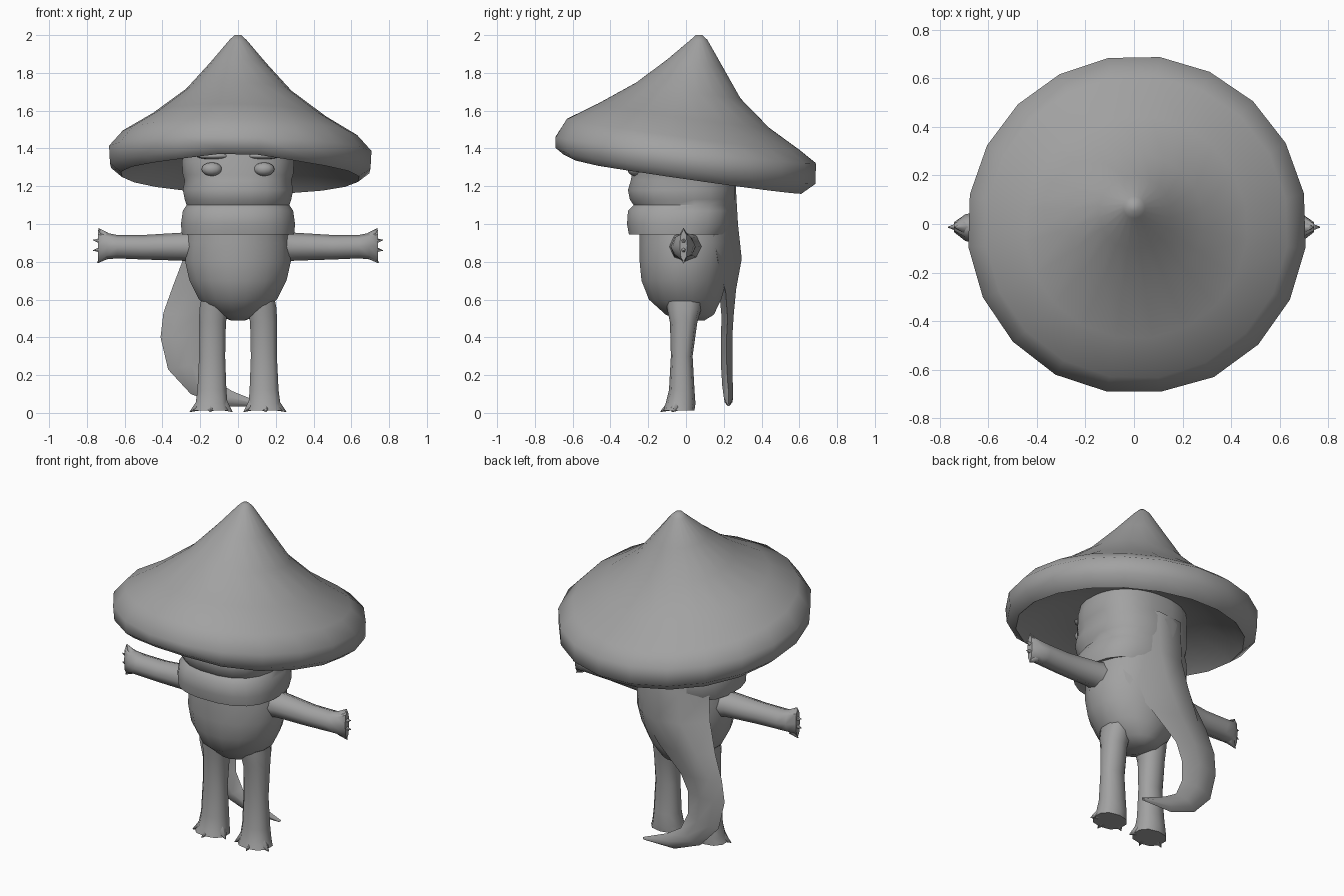
import bpy, bmesh, math
from mathutils import Vector

grey = bpy.data.materials.new("plain grey")
grey.diffuse_color = (0.36, 0.36, 0.36, 1)


def finish(name, bm, angle=50):
    bmesh.ops.recalc_face_normals(bm, faces=bm.faces)
    me = bpy.data.meshes.new(name)
    bm.to_mesh(me)
    bm.free()
    ob = bpy.data.objects.new(name, me)
    bpy.context.collection.objects.link(ob)
    me.materials.append(grey)
    bpy.ops.object.select_all(action='DESELECT')
    ob.select_set(True)
    bpy.context.view_layer.objects.active = ob
    bpy.ops.object.shade_smooth_by_angle(angle=math.radians(angle))
    return ob


def loft(name, rings, angle=50):
    """Skin a list of equal-length point rings and cap both ends."""
    bm = bmesh.new()
    vs = [[bm.verts.new(p) for p in r] for r in rings]
    n = len(rings[0])
    for a, b in zip(vs, vs[1:]):
        for i in range(n):
            j = (i + 1) % n
            bm.faces.new((a[i], a[j], b[j], b[i]))
    bm.faces.new(vs[0])
    bm.faces.new(vs[-1])
    return finish(name, bm, angle)


def oval(cx, cy, rx, ry, z, n=16, power=1.0):
    pts = []
    for i in range(n):
        t = 2 * math.pi * (i + 0.5) / n
        c, s = math.cos(t), math.sin(t)
        x = rx * math.copysign(abs(c) ** power, c)
        y = ry * math.copysign(abs(s) ** power, s)
        pts.append((cx + x, cy + y, z))
    return pts


def hat_ring(cy, r, z, tilt, n=20):
    """Tilted, slightly lopsided ring whose front edge is flattened and arched."""
    pts = []
    for i in range(n):
        t = 2 * math.pi * (i + 0.5) / n
        k = r * (1 + 0.035 * math.cos(t + math.radians(60)))
        x, y = k * math.cos(t), k * math.sin(t)
        arch = 0.03 * math.exp(-(x / 0.25) ** 2) if y < -0.5 and z < 1.35 else 0
        pts.append((x, max(cy + y, -0.69), z + tilt * y - 0.02 * x + arch))
    return pts


# Wide pointed hat: tilted rings from tip to rim, then the hollow underside
hat = [  # centre y, radius, height, tilt
    (0.07, 0.018, 2.0, 0), (0.07, 0.045, 1.975, 0), (0.05, 0.15, 1.85, -0.12),
    (0.02, 0.28, 1.705, -0.15), (0.0, 0.46, 1.57, -0.14), (0.005, 0.625, 1.47, -0.135),
    (0.015, 0.7, 1.39, -0.1), (0.018, 0.695, 1.295, -0.12), (0.0, 0.635, 1.25, -0.145),
    (0.0, 0.59, 1.285, -0.13), (0.0, 0.42, 1.36, -0.1), (0.0, 0.22, 1.4, -0.05)]
loft("hat", [hat_ring(*h) for h in hat], 60)

# Round belly: height, half width, front, back
belly = [(0.49, 0.04, -0.03, 0.10), (0.52, 0.12, -0.11, 0.15), (0.6, 0.21, -0.2, 0.19),
         (0.7, 0.262, -0.24, 0.22), (0.8, 0.285, -0.25, 0.24), (0.9, 0.28, -0.25, 0.25),
         (1.0, 0.26, -0.25, 0.25)]
loft("belly", [oval(0, (f + b) / 2, w, (b - f) / 2, z) for z, w, f, b in belly])

# Head with the two collar folds under it
head = [(0.955, 0.25, -0.25, 0.23), (0.945, 0.3, -0.305, 0.22), (1.0, 0.305, -0.315, 0.25),
        (1.07, 0.295, -0.31, 0.25), (1.1, 0.275, -0.28, 0.25), (1.13, 0.285, -0.3, 0.26),
        (1.18, 0.295, -0.31, 0.26), (1.23, 0.285, -0.295, 0.26), (1.26, 0.295, -0.29, 0.25),
        (1.33, 0.3, -0.28, 0.25), (1.42, 0.28, -0.26, 0.24)]
loft("head", [oval(0, (f + b) / 2, w, (b - f) / 2, z, 20, 0.8) for z, w, f, b in head])


def ball(name, loc, size, segs=12):
    bm = bmesh.new()
    bmesh.ops.create_uvsphere(bm, u_segments=segs, v_segments=8, radius=1)
    for v in bm.verts:
        v.co = Vector(loc) + Vector(a * b for a, b in zip(v.co, size))
    return finish(name, bm)


def claw(name, base, tip, r):
    """Five-sided spike from base to tip."""
    base, tip = Vector(base), Vector(tip)
    q = (tip - base).to_track_quat('Z', 'Y')
    bm = bmesh.new()
    bmesh.ops.create_cone(bm, cap_ends=True, segments=5, radius1=r, radius2=0.002,
                          depth=(tip - base).length)
    for v in bm.verts:
        v.co = q @ v.co + (base + tip) / 2
    return finish(name, bm, 80)


for side, s in (("left", -1), ("right", 1)):
    # Eyes and brows
    ball(side + "_eye", (s * 0.138, -0.27, 1.29), (0.055, 0.04, 0.036))
    ball(side + "_brow", (s * 0.13, -0.25, 1.36), (0.09, 0.04, 0.018), 8)

    # Arm ending in a flat fin: distance out, y centre, z centre, half depth, half height
    arm = [(0.2, 0.0, 0.88, 0.095, 0.09), (0.3, -0.005, 0.88, 0.078, 0.074),
           (0.5, -0.015, 0.877, 0.066, 0.065), (0.64, -0.015, 0.88, 0.066, 0.062),
           (0.695, -0.015, 0.883, 0.055, 0.07), (0.742, -0.013, 0.885, 0.02, 0.086)]
    rings = [[(s * x, cy + ry * math.cos(k * math.pi / 4), cz + rz * math.sin(k * math.pi / 4))
              for k in range(8)] for x, cy, cz, ry, rz in arm]
    loft(side + "_arm", rings)
    for k, (z, tx, tz) in enumerate([(0.935, 0.738, 0.977), (0.905, 0.767, 0.915),
                                     (0.865, 0.767, 0.86), (0.83, 0.745, 0.793)]):
        claw(f"{side}_finger_{k}", (s * 0.705, -0.013, z), (s * tx, -0.013, tz), 0.026)

    # Leg flaring into the foot: z, x centre, half width, front, back
    leg = [(0.64, 0.12, 0.07, -0.11, 0.1), (0.55, 0.128, 0.08, -0.1, 0.08),
           (0.48, 0.135, 0.074, -0.085, 0.06),
           (0.3, 0.137, 0.072, -0.08, 0.035), (0.12, 0.138, 0.08, -0.09, 0.045),
           (0.05, 0.14, 0.088, -0.108, 0.05), (0.012, 0.143, 0.1, -0.122, 0.045)]
    loft(side + "_leg", [oval(s * x, (f + b) / 2, w, (b - f) / 2, z, 10, 0.85)
                         for z, x, w, f, b in leg])
    for k, (x, y, tx, ty) in enumerate([(0.195, -0.05, 0.255, -0.07), (0.08, -0.05, 0.03, -0.075),
                                        (0.14, -0.07, 0.15, -0.135)]):
        claw(f"{side}_toe_{k}", (s * x, y, 0.042), (s * tx, ty, 0.006), 0.036)

# Tail growing out of the back, then flat and curling inward:
# outer edge, inner edge, y, half thickness, how far the edges sink into the body
tail = [((-0.25, 1.26), (0.23, 1.26), 0.225, 0.035, 0.1),
        ((-0.25, 1.0), (0.23, 1.0), 0.235, 0.04, 0.1),
        ((-0.28, 0.84), (0.2, 0.8), 0.25, 0.045, 0.08),
        ((-0.345, 0.67), (0.04, 0.64), 0.23, 0.035, 0.02),
        ((-0.395, 0.53), (-0.12, 0.5), 0.22, 0.032, 0),
        ((-0.41, 0.4), (-0.165, 0.4), 0.215, 0.03, 0),
        ((-0.37, 0.23), (-0.165, 0.27), 0.215, 0.03, 0),
        ((-0.25, 0.1), (-0.12, 0.17), 0.22, 0.028, 0),
        ((-0.08, 0.035), (-0.03, 0.115), 0.225, 0.025, 0),
        ((0.12, 0.035), (0.13, 0.05), 0.225, 0.008, 0)]
rings = []
for (ox, oz), (ix, iz), y, th, sink in tail:
    rings.append([(ox + (ix - ox) * f, y + d * th - sink * e, oz + (iz - oz) * f)
                  for f, d, e in ((0, 0, 1), (0.25, 0.8, 0.1), (0.6, 1, 0),
                                  (1, 0, 1), (0.6, -1, 1), (0.25, -0.8, 1))])
loft("tail", rings, 60)
